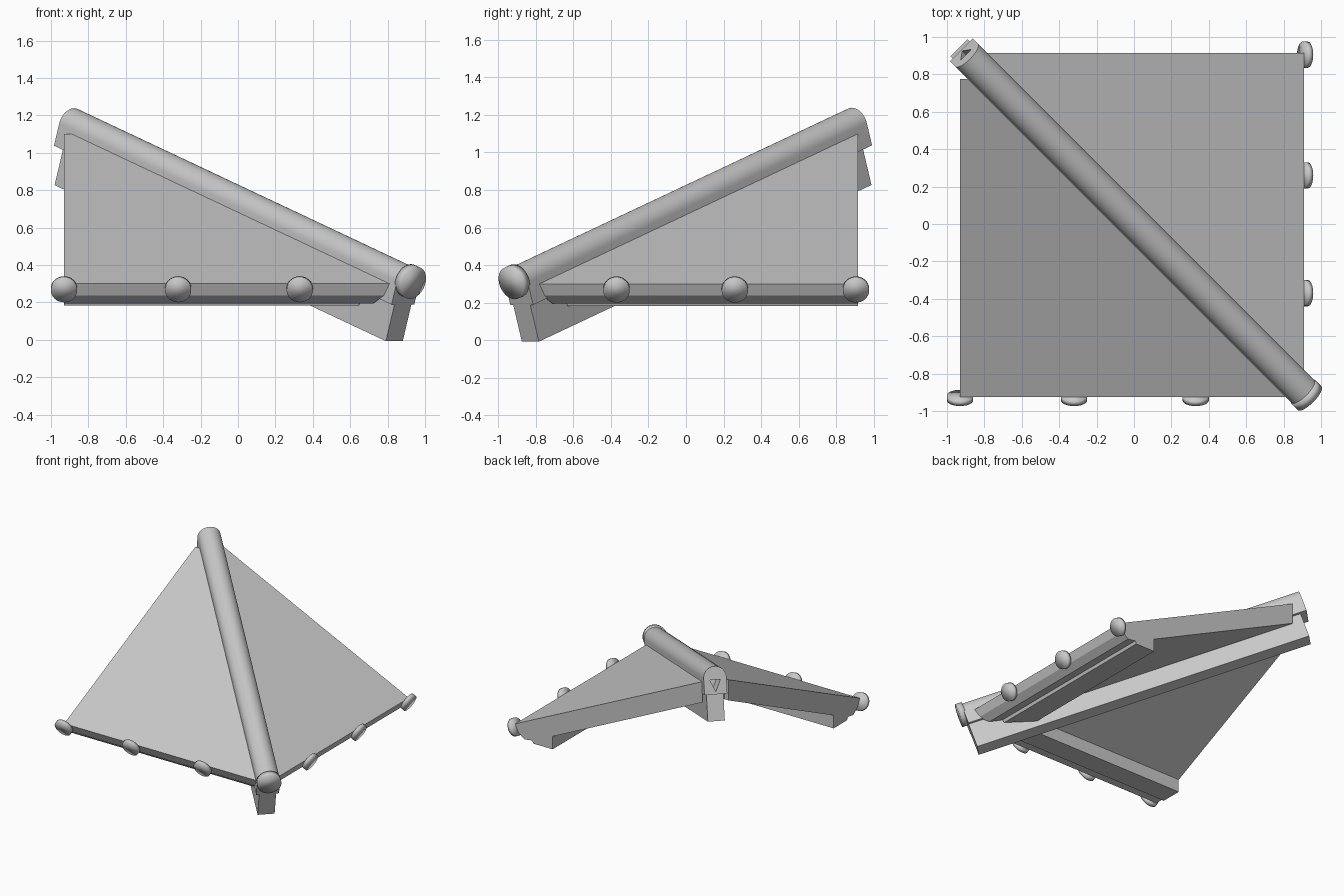
import bpy, bmesh, math
from mathutils import Matrix, Vector

cube = bpy.data.objects.get("Cube")
if cube:
    bpy.data.objects.remove(cube, do_unlink=True)

grey = bpy.data.materials.new("plain_grey")
grey.use_nodes = True
tone = (0.58, 0.58, 0.58, 1)
grey.diffuse_color = tone
grey.node_tree.nodes["Principled BSDF"].inputs["Base Color"].default_value = tone

SLOPE = 0.471                      # rise of each roof face
PITCH = math.atan(SLOPE)


def shade(obj, degrees):
    bpy.ops.object.select_all(action='DESELECT')
    bpy.context.view_layer.objects.active = obj
    obj.select_set(True)
    bpy.ops.object.shade_smooth_by_angle(angle=math.radians(degrees))


def prism(name, first, second):
    """Solid between two matching outlines."""
    bm = bmesh.new()
    a = [bm.verts.new(p) for p in first]
    b = [bm.verts.new(p) for p in second]
    n = len(a)
    for i in range(n):
        j = (i + 1) % n
        bm.faces.new((a[i], a[j], b[j], b[i]))
    bm.faces.new(a)
    bm.faces.new(b)
    bmesh.ops.recalc_face_normals(bm, faces=bm.faces)
    mesh = bpy.data.meshes.new(name)
    bm.to_mesh(mesh)
    bm.free()
    mesh.materials.append(grey)
    obj = bpy.data.objects.new(name, mesh)
    bpy.context.collection.objects.link(obj)
    return obj


# Frame of the sloping hip: u runs downhill, v across, w up
u = Vector((1, -1, -SLOPE)).normalized()
v = Vector((1, 1, 0)).normalized()
w = u.cross(v)
origin = Vector((-0.923, 0.93, 1.038))


def along_hip(name, outline, start, end):
    ends = [[origin + u * s + v * p + w * q for p, q in outline] for s in (start, end)]
    return prism(name, ends[0], ends[1])


def circle(radius, height=0, sides=32, turn=2 * math.pi):
    return [(radius * math.cos(turn * i / sides), height + radius * math.sin(turn * i / sides))
            for i in range(sides)]


# Rounded hip cap
R, SIDE = 0.086, 0.125
arch = circle(R, SIDE, 20, math.pi) + [(-R, SIDE), (-R, 0), (R, 0)]
hip = along_hip("hip_cap", arch, 0, 2.69)

# Small triangular notch in the upper end
cutter = along_hip("notch_cutter", [(-0.04, 0.11), (0.04, 0.11), (0, 0.02)], -0.05, 0.15)
cutter.hide_render = True
bpy.context.view_layer.objects.active = hip
cut = hip.modifiers.new("notch", 'BOOLEAN')
cut.operation = 'DIFFERENCE'
cut.object = cutter
bpy.ops.object.modifier_apply(modifier=cut.name)
bpy.data.objects.remove(cutter, do_unlink=True)
shade(hip, 35)

# End disc and the beam under the cap
shade(along_hip("hip_end_disc", circle(0.09, SIDE + 0.01), 2.68, 2.73), 100)
B = 0.064
along_hip("hip_beam", [(-B, 0.02), (B, 0.02), (B, -0.206), (-B, -0.206)], 0.05, 2.69)


# Roof faces: stepped eave section with a board behind it, mitred against the hip
def swap(p):
    return Vector((-p.y - 0.015, -p.x - 0.015, p.z))


FAR = 1.7
section = [(0, 0.30), (0.03, 0.237), (0.085, 0.195), (0.155, 0.205), (0.165, 0.182),
           (0.34, 0.182), (0.34, 0.288),
           (FAR, 0.13 + SLOPE * FAR), (FAR, 0.30 + SLOPE * FAR)]


def roof(name, reach, mirrored):
    outer = [Vector((-0.93, d - 0.925, z)) for d, z in section]
    mitre = [Vector((reach - d, d - 0.925, z)) for d, z in section]
    if mirrored:
        outer, mitre = [swap(p) for p in outer], [swap(p) for p in mitre]
    prism(name, outer, mitre)


roof("front_roof", 0.81, False)
roof("side_roof", 0.78, True)


# Round tile ends along both eaves
def eave_disc(name, x, mirrored):
    tilt = Matrix.Rotation(PITCH, 3, 'X')
    rings = []
    for y in (-0.015, 0.015):
        ring = [tilt @ Vector((p, y, q)) + Vector((x, -0.93, 0.27)) for p, q in circle(0.07)]
        rings.append([swap(p) for p in ring] if mirrored else ring)
    shade(prism(name, rings[0], rings[1]), 100)


for i, x in enumerate((-0.93, -0.32, 0.33)):
    eave_disc(f"front_eave_disc_{i + 1}", x, False)
for i, y in enumerate((0.905, 0.26, -0.37)):
    eave_disc(f"side_eave_disc_{i + 1}", -y - 0.015, True)
